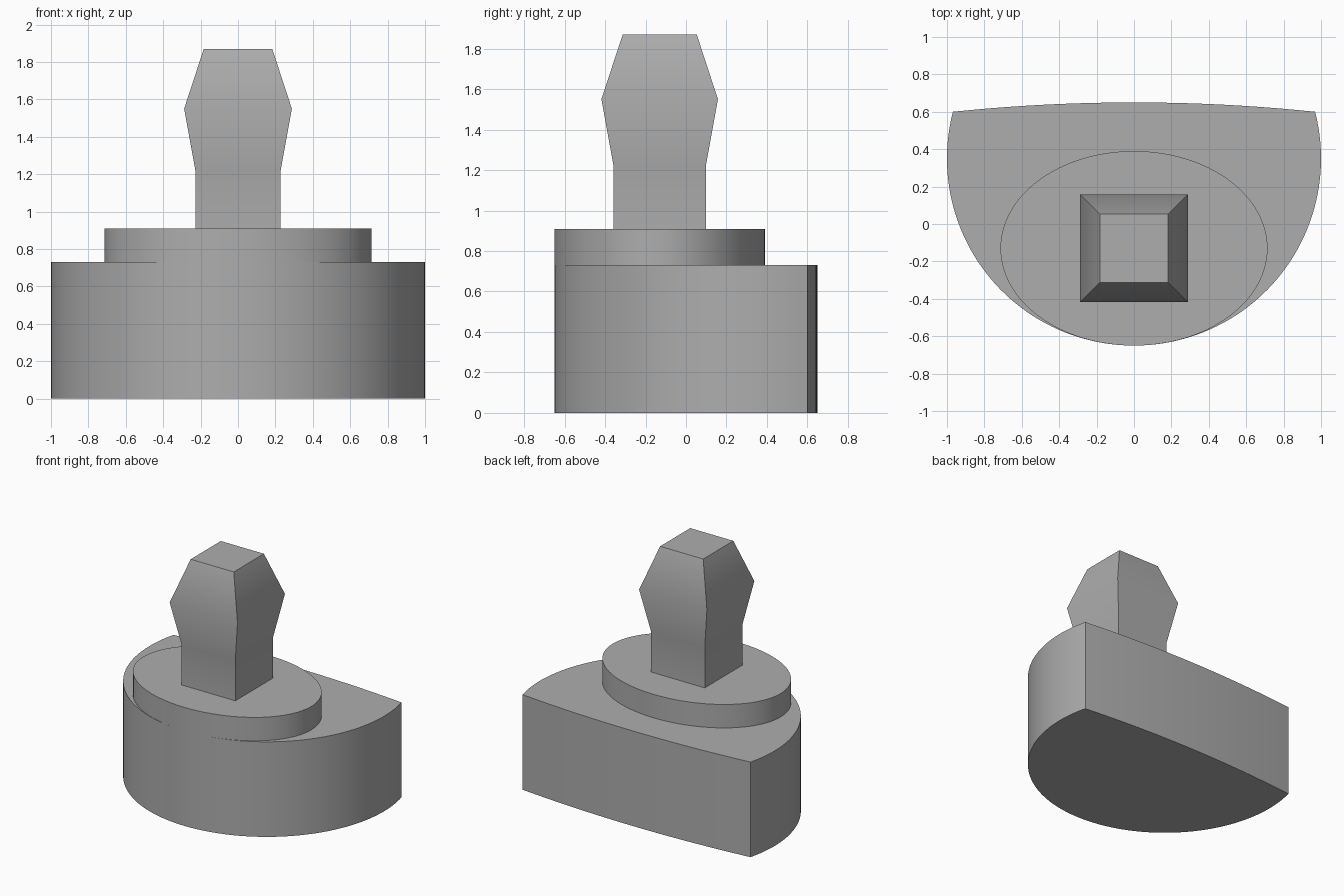
import bpy, bmesh, math

if "Cube" in bpy.data.objects:
    bpy.data.objects.remove(bpy.data.objects["Cube"])

grey = bpy.data.materials.new("plain grey")
grey.diffuse_color = (0.42, 0.42, 0.42, 1)
grey.use_nodes = True
grey.node_tree.nodes["Principled BSDF"].inputs["Base Color"].default_value = grey.diffuse_color


def loft(name, rings):
    """Closed solid through a stack of equal-length vertex rings."""
    bm = bmesh.new()
    loops = [[bm.verts.new(p) for p in ring] for ring in rings]
    n = len(loops[0])
    bm.faces.new(loops[0][::-1])
    bm.faces.new(loops[-1])
    for low, high in zip(loops, loops[1:]):
        for i in range(n):
            j = (i + 1) % n
            bm.faces.new((low[i], low[j], high[j], high[i]))
    bmesh.ops.recalc_face_normals(bm, faces=bm.faces)
    mesh = bpy.data.meshes.new(name)
    bm.to_mesh(mesh)
    bm.free()
    mesh.materials.append(grey)
    obj = bpy.data.objects.new(name, mesh)
    bpy.context.collection.objects.link(obj)
    bpy.ops.object.select_all(action='DESELECT')
    obj.select_set(True)
    bpy.context.view_layer.objects.active = obj
    bpy.ops.object.shade_smooth_by_angle(angle=math.radians(30))
    return obj


def extrude(name, outline, z0, z1):
    return loft(name, [[(x, y, z) for x, y in outline] for z in (z0, z1)])


def arc(cx, cy, rx, ry, a0, a1, steps):
    return [(cx + rx * math.cos(a0 + (a1 - a0) * i / steps),
             cy + ry * math.sin(a0 + (a1 - a0) * i / steps))
            for i in range(steps + 1)]


# Base: large round front closed by a shallow curved back
corner = math.asin(0.25)
front = arc(0, 0.35, 1, 1, -math.pi - corner, corner, 96)
half = front[-1][0]
sag = 0.05
radius = (half ** 2 + sag ** 2) / (2 * sag)
spread = math.asin(half / radius)
back = arc(0, 0.65 - radius, radius, radius,
           math.pi / 2 - spread, math.pi / 2 + spread, 24)
extrude("base", front + back[1:-1], 0, 0.73)

# Oval step, flush with the front of the base
extrude("oval_step", arc(0, -0.13, 0.714, 0.52, 0, 2 * math.pi, 96)[:-1], 0.73, 0.91)

# Square post with a flared, tapered head
profile = [(0.228, 0.91), (0.228, 1.22), (0.288, 1.55), (0.183, 1.87)]
loft("post", [[(sx * r, -0.13 + sy * r, z)
               for sx, sy in ((-1, -1), (1, -1), (1, 1), (-1, 1))]
              for r, z in profile])
